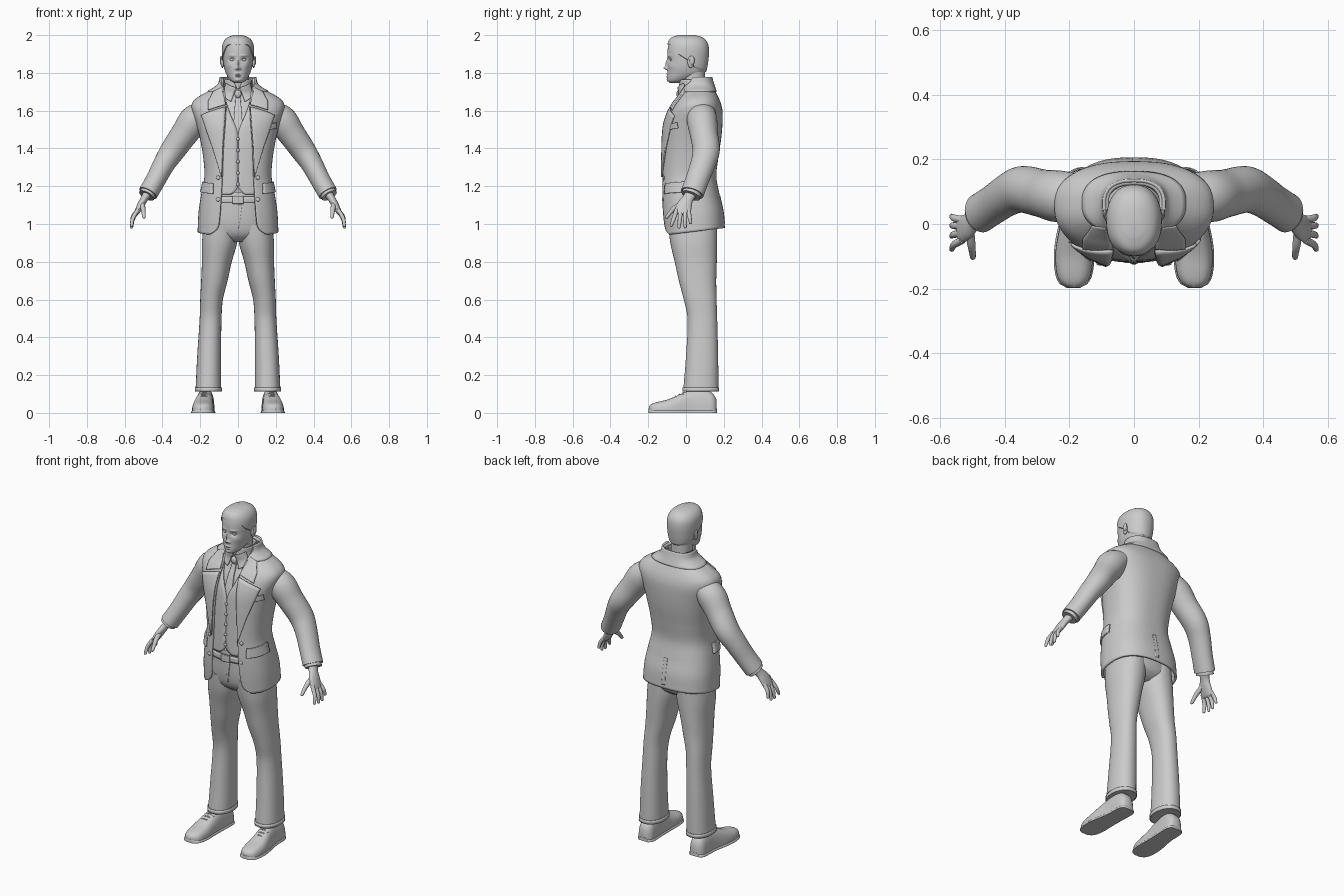
import bpy, bmesh
from math import sin, cos, asin, pi, exp, copysign
from mathutils import Vector, Matrix

if "Cube" in bpy.data.objects:
    bpy.data.objects.remove(bpy.data.objects["Cube"])

grey = bpy.data.materials.new("plain grey")
grey.use_nodes = True
grey.diffuse_color = (0.6, 0.6, 0.6, 1)
grey.node_tree.nodes["Principled BSDF"].inputs["Base Color"].default_value = (0.6, 0.6, 0.6, 1)


def finish(name, bm, thick=0, mirror=False):
    bmesh.ops.recalc_face_normals(bm, faces=bm.faces[:])
    me = bpy.data.meshes.new(name)
    bm.to_mesh(me)
    bm.free()
    ob = bpy.data.objects.new(name, me)
    bpy.context.collection.objects.link(ob)
    me.materials.append(grey)
    if thick:
        mod = ob.modifiers.new("thickness", 'SOLIDIFY')
        mod.thickness, mod.offset = thick, 0
    if mirror:
        ob.modifiers.new("mirror", 'MIRROR').use_mirror_merge = False
    bpy.ops.object.select_all(action='DESELECT')
    ob.select_set(True)
    bpy.context.view_layer.objects.active = ob
    bpy.ops.object.shade_smooth_by_angle(angle=0.75)
    return ob


def loft(name, rings, closed=True, cap=True, bm=None, **kw):
    """Skin a list of point rings."""
    own = bm is None
    bm = bm or bmesh.new()
    vs = [[bm.verts.new(p) for p in r] for r in rings]
    n = len(vs[0])
    for r, s in zip(vs, vs[1:]):
        for j in range(n if closed else n - 1):
            k = (j + 1) % n
            bm.faces.new((r[j], r[k], s[k], s[j]))
    if closed and cap:
        bm.faces.new(vs[0])
        bm.faces.new(vs[-1])
    return finish(name, bm, **kw) if own else None


def at(rows, z):
    """Smoothly interpolate the rows of a profile table."""
    z = min(max(z, rows[0][0]), rows[-1][0])
    i = max(k for k in range(len(rows) - 1) if rows[k][0] <= z)
    p, q = rows[i], rows[i + 1]
    o, r = rows[max(i - 1, 0)], rows[min(i + 2, len(rows) - 1)]
    h = q[0] - p[0]
    u = (z - p[0]) / h
    return [(2*u**3 - 3*u*u + 1) * p[k] + (3*u*u - 2*u**3) * q[k]
            + (u**3 - 2*u*u + u) * h * (q[k] - o[k]) / (q[0] - o[0])
            + (u**3 - u*u) * h * (r[k] - p[k]) / (r[0] - p[0])
            for k in range(1, len(p))]


def surf(tab, t, z, out=0):
    e, rows = tab
    a, f, b, *cx = at(rows, z)
    s, c = sin(t), cos(t)
    return Vector(((cx[0] if cx else 0) + (a + out) * copysign(abs(s)**e, s),
                   (f + b) / 2 - ((b - f) / 2 + out) * copysign(abs(c)**e, c), z))


def ang(tab, x, z):
    return copysign(asin(min(1, abs(x) / at(tab[1], z)[0])**(1 / tab[0])), x)


def wrap(name, tab, z0, z1, rows=30, n=64, gap=None, out=0, hem=None, **kw):
    """Body of a profile table, open at the front where gap is given."""
    rings = []
    for i in range(rows + 1):
        z = z0 + (z1 - z0) * i / rows
        t0 = ang(tab, at(gap, z)[0], z) if gap else 0
        m = n - 1 if gap else n
        ring = [surf(tab, t0 + (2*pi - 2*t0) * j / m, z, out) for j in range(n)]
        rings.append([hem(p) for p in ring] if hem else ring)
    return loft(name, rings, closed=not gap, cap=not kw.get("thick"), **kw)


def patch(name, tab, left, right, lift, thick=0.008, back=False, m=16, **kw):
    """Plate lying on a body, between two edges of (x, z) points."""
    def edge(pts, u):
        i = min(int(u * (len(pts) - 1)), len(pts) - 2)
        return Vector(pts[i]).lerp(Vector(pts[i + 1]), u * (len(pts) - 1) - i)
    rings = []
    for i in range(m + 1):
        a, b = edge(left, i / m), edge(right, i / m)
        ta, tb = ang(tab, a.x, a.y), ang(tab, b.x, b.y)
        ring = []
        for j in range(9):
            t = ta + (tb - ta) * j / 8
            ring.append(surf(tab, pi - t if back else t, a.y + (b.y - a.y) * j / 8, lift))
        rings.append(ring)
    return loft(name, rings, closed=False, thick=thick, **kw)


def tube(name, pts, tip=False, steps=24, n=20, bm=None, **kw):
    """Limb through points (x, y, z, width, depth)."""
    rows = [(i, *p) for i, p in enumerate(pts)]
    path = [at(rows, i * (len(pts) - 1) / steps) for i in range(steps + 1)]
    if tip:
        end, d = path[-1], (Vector(path[-1][:3]) - Vector(path[-2][:3])).normalized()
        for a in (0.4, 0.8, 1.15, 1.45):
            path.append([*(Vector(end[:3]) + d * end[3] * sin(a)), end[3]*cos(a), end[4]*cos(a)])
    rings = []
    for i, p in enumerate(path):
        t = (Vector(path[min(i + 1, len(path) - 1)][:3]) - Vector(path[max(i - 1, 0)][:3])).normalized()
        v = t.cross(Vector((0, 1, 0))).normalized()
        u = v.cross(t)
        rings.append([Vector(p[:3]) + u*p[3]*cos(2*pi*j/n) + v*p[4]*sin(2*pi*j/n) for j in range(n)])
    return loft(name, rings, bm=bm, **kw)


def blobs(name, items, **kw):
    bm = bmesh.new()
    for loc, size in items:
        bmesh.ops.create_uvsphere(bm, u_segments=20, v_segments=12, radius=1,
                                  matrix=Matrix.Translation(loc) @ Matrix.Diagonal((*size, 1)))
    return finish(name, bm, **kw)


# Profile tables: height, half width, front, back
COAT = (0.8, [(.94, .208, -.115, .2), (1.05, .203, -.125, .193), (1.15, .19, -.129, .173),
              (1.25, .172, -.128, .155), (1.35, .178, -.125, .165), (1.45, .195, -.12, .18),
              (1.53, .215, -.11, .187), (1.6, .237, -.085, .187), (1.64, .237, -.06, .178),
              (1.67, .205, -.037, .165), (1.7, .15, -.02, .15), (1.735, .097, -.01, .137),
              (1.775, .083, .0, .125)])
SHIRT = (0.85, [(1.4, .15, -.1, .14), (1.5, .16, -.092, .15), (1.6, .16, -.062, .15),
                (1.65, .14, -.037, .14), (1.69, .09, -.027, .12), (1.72, .07, -.03, .112),
                (1.765, .066, -.03, .112)])
HIPS = (0.85, [(.905, .1, -.04, .11), (.94, .165, -.08, .155), (1.0, .175, -.1, .165),
               (1.1, .168, -.107, .15), (1.17, .16, -.107, .14)])
LEG = (0.9, [(.115, .068, -.015, .172, .157), (.3, .063, 0, .17, .153), (.5, .058, .008, .165, .145),
             (.6, .06, -.012, .162, .14), (.7, .07, -.038, .16, .125), (.8, .079, -.06, .163, .112),
             (.9, .093, -.083, .165, .098), (1.0, .09, -.095, .165, .09)])
HEAD = (0.9, [(1.747, .02, -.085, -.03), (1.757, .037, -.094, 0), (1.775, .052, -.098, .05),
              (1.8, .065, -.098, .097), (1.83, .074, -.098, .108), (1.87, .079, -.097, .114),
              (1.91, .081, -.098, .117), (1.945, .078, -.094, .113), (1.97, .066, -.086, .1),
              (1.985, .048, -.07, .08), (1.995, .02, -.035, .045)])

# Jacket
def hem(p):
    p.z += 0.12 * (p.y + 0.12) * min(1, max(0, (1.15 - p.z) / 0.2))
    return p

COAT_GAP = [(.94, .15), (.965, .115), (1.0, .1), (1.2, .085), (1.4, .077), (1.62, .062),
            (1.7, .07), (1.74, .08), (1.775, .081)]
wrap("jacket", COAT, .94, 1.772, 64, 96, gap=COAT_GAP, hem=hem, thick=.012)
wrap("jacket_collar", COAT, 1.7, 1.778, 10, 64, gap=COAT_GAP, out=.009, thick=.01)
patch("lapels", COAT, [(.08, 1.25), (.077, 1.4), (.07, 1.5), (.062, 1.62)],
      [(.083, 1.25), (.125, 1.4), (.16, 1.5), (.185, 1.575)], .011, mirror=True)
patch("lapel_collars", COAT, [(.062, 1.632), (.068, 1.67), (.08, 1.72)],
      [(.15, 1.603), (.15, 1.65), (.12, 1.7)], .012, mirror=True)
patch("pocket_flaps", COAT, [(.125, 1.215), (.125, 1.16)], [(.187, 1.225), (.19, 1.17)], .01, mirror=True)
patch("breast_pocket", COAT, [(.135, 1.525), (.135, 1.495)], [(.195, 1.538), (.195, 1.508)], .01)
patch("back_vent", COAT, [(-.004, 1.15), (-.004, 1.0)], [(.018, 1.15), (.018, 1.0)], .006, .006, back=True)
blobs("jacket_buttons", [((x, surf(COAT, ang(COAT, x, z), z).y - .008, z), (.011, .006, .011))
                         for x in (-.105, .105) for z in (1.13, 1.245)])

# Waistcoat, shirt and tie
wrap("waistcoat", COAT, 1.155, 1.66, 40, 80, out=-.014, thick=.008,
     gap=[(1.155, .04), (1.19, .002), (1.3, .002), (1.48, .002), (1.58, .042), (1.66, .072)])
blobs("waistcoat_buttons", [((0, surf(COAT, 0, z).y + .009, z), (.009, .006, .009))
                            for z in (1.21, 1.27, 1.33, 1.39, 1.45)])
wrap("shirt", SHIRT, 1.4, 1.72, 30)
wrap("shirt_collar", SHIRT, 1.7, 1.765, 8, out=.003, thick=.007, gap=[(1.7, .004), (1.73, .01), (1.765, .03)])
patch("collar_points", SHIRT, [(.007, 1.722), (.034, 1.648)], [(.055, 1.745), (.066, 1.68)], .011, mirror=True)
patch("tie", SHIRT, [(-.012, 1.675), (-.02, 1.58), (-.027, 1.46)],
      [(.012, 1.675), (.02, 1.58), (.027, 1.46)], .005, .007)
blobs("tie_knot", [((0, -.037, 1.688), (.018, .014, .022))])

# Trousers and belt
wrap("trouser_seat", HIPS, .905, 1.17, 20)
wrap("trouser_legs", LEG, .115, 1.0, 40, 40, mirror=True)
wrap("trouser_cuffs", LEG, .113, .135, 2, 40, out=.002, thick=.004, mirror=True)
wrap("belt", HIPS, 1.11, 1.145, 3, out=.005, thick=.008)
patch("buckle", HIPS, [(-.026, 1.148), (-.026, 1.107)], [(.026, 1.148), (.026, 1.107)], .011, .006)
patch("trouser_fly", HIPS, [(0, 1.1), (0, .98)], [(.022, 1.1), (.005, .98)], .002, .004)

# Sleeves and hands
tube("sleeves", [(.17, .085, 1.595, .07, .06), (.23, .085, 1.55, .08, .08), (.285, .095, 1.475, .074, .072),
                 (.345, .107, 1.39, .072, .066), (.39, .09, 1.32, .066, .058),
                 (.435, .06, 1.235, .062, .053), (.476, .033, 1.163, .062, .052)],
     steps=36, n=32, mirror=True)
tube("shirt_cuffs", [(.468, .038, 1.178, .052, .044), (.484, .026, 1.15, .052, .044)], steps=2, mirror=True)
hand = bmesh.new()
tube("", [(.475, .03, 1.165, .032, .024), (.495, .01, 1.135, .03, .02), (.515, -.008, 1.1, .04, .019),
          (.535, -.018, 1.062, .042, .014), (.54, -.02, 1.05, .036, .009)], bm=hand)
for yk, yt, zt in ((-.05, -.078, .992), (-.028, -.037, .983), (-.006, -.004, .985), (.013, .024, 1.008)):
    tube("", [(.53, yk, 1.075, .0115, .011), (.556, (yk + yt) / 2, (1.07 + zt) / 2, .011, .0105),
              (.563, yt, zt, .008, .008)], tip=True, steps=10, n=12, bm=hand)
tube("", [(.508, -.01, 1.115, .016, .014), (.503, -.06, 1.083, .014, .013), (.5, -.083, 1.06, .011, .011),
          (.498, -.102, 1.037, .009, .009)], tip=True, steps=10, n=12, bm=hand)
finish("hands", hand, mirror=True)

# Shoes: distance along the foot, half width, height, centre
SHOE = [(-.197, .014, .034, .187), (-.188, .034, .044, .187), (-.16, .051, .055, .186),
        (-.1, .058, .07, .185), (-.05, .055, .09, .183), (0, .05, .112, .178), (.05, .047, .125, .174),
        (.1, .047, .125, .172), (.145, .043, .1, .171), (.162, .026, .07, .171)]

def shoe(name, bottom, top, grow):
    rings = []
    for i in range(33):
        y = -.197 + .359 * i / 32
        w, h, cx = at(SHOE, y)
        h = min(h, top)
        rings.append([Vector((cx + (w + grow) * copysign(abs(cos(a))**.7, cos(a)), y * (1 + grow),
                              bottom + (h - bottom) * max(0, sin(a))**.8))
                      for a in (pi * j / 20 for j in range(21))])
    loft(name, rings, mirror=True)

shoe("shoes", .012, 1, 0)
shoe("soles", 0, .022, .005)
laces = bmesh.new()
for y in (-.055, -.035, -.015):
    w, h, cx = at(SHOE, y)
    tube("", [(cx - .03, y, h - .012, .004, .004), (cx, y, h + .001, .004, .004),
              (cx + .03, y, h - .012, .004, .004)], steps=8, n=8, bm=laces)
finish("laces", laces, mirror=True)

# Neck and head, with soft bumps: x, z, spread across, spread up, depth
neck = (0.95, [(1.64, .062, -.02, .1), (1.72, .058, -.02, .1), (1.82, .06, -.025, .1)])
wrap("neck", neck, 1.64, 1.82, 8, 40)
BUMPS = [(0, 1.826, .010, .009, .019), (0, 1.85, .007, .02, .011), (.012, 1.822, .006, .006, .006),
         (.031, 1.869, .015, .010, -.012), (.032, 1.892, .02, .006, .004), (.045, 1.838, .016, .014, .003),
         (0, 1.793, .017, .004, .006), (0, 1.7865, .018, .002, -.003), (0, 1.78, .014, .004, .006),
         (0, 1.762, .016, .009, .006)]

def face(p):
    if p.y < 0:
        p.y -= sum(d * exp(-((abs(p.x) - x) / sx)**2 - ((p.z - z) / sz)**2) for x, z, sx, sz, d in BUMPS)
    return p

wrap("head", HEAD, 1.747, 1.995, 90, 128, hem=face)
blobs("eyes", [((.031, -.074, 1.869), (.013, .012, .009))], mirror=True)
blobs("ears", [((.083, .025, 1.858), (.009, .017, .032)), ((.09, .032, 1.866), (.006, .013, .024))], mirror=True)

# Hair, trimmed along a hairline that drops towards the nape
HAIRLINE = [(0, 1.948), (.7, 1.943), (1.1, 1.9), (1.5, 1.87), (2, 1.82), (3.2, 1.795)]
rings = []
for i in range(21):
    ring = []
    for j in range(64):
        t = 2 * pi * j / 64
        low = at(HAIRLINE, min(t, 2*pi - t))[0]
        p = surf(HEAD, t, low + (1.995 - low) * i / 20, .005 if i else -.004)
        p.z += .005 * i / 20
        ring.append(p)
    rings.append(ring)
loft("hair", rings)
